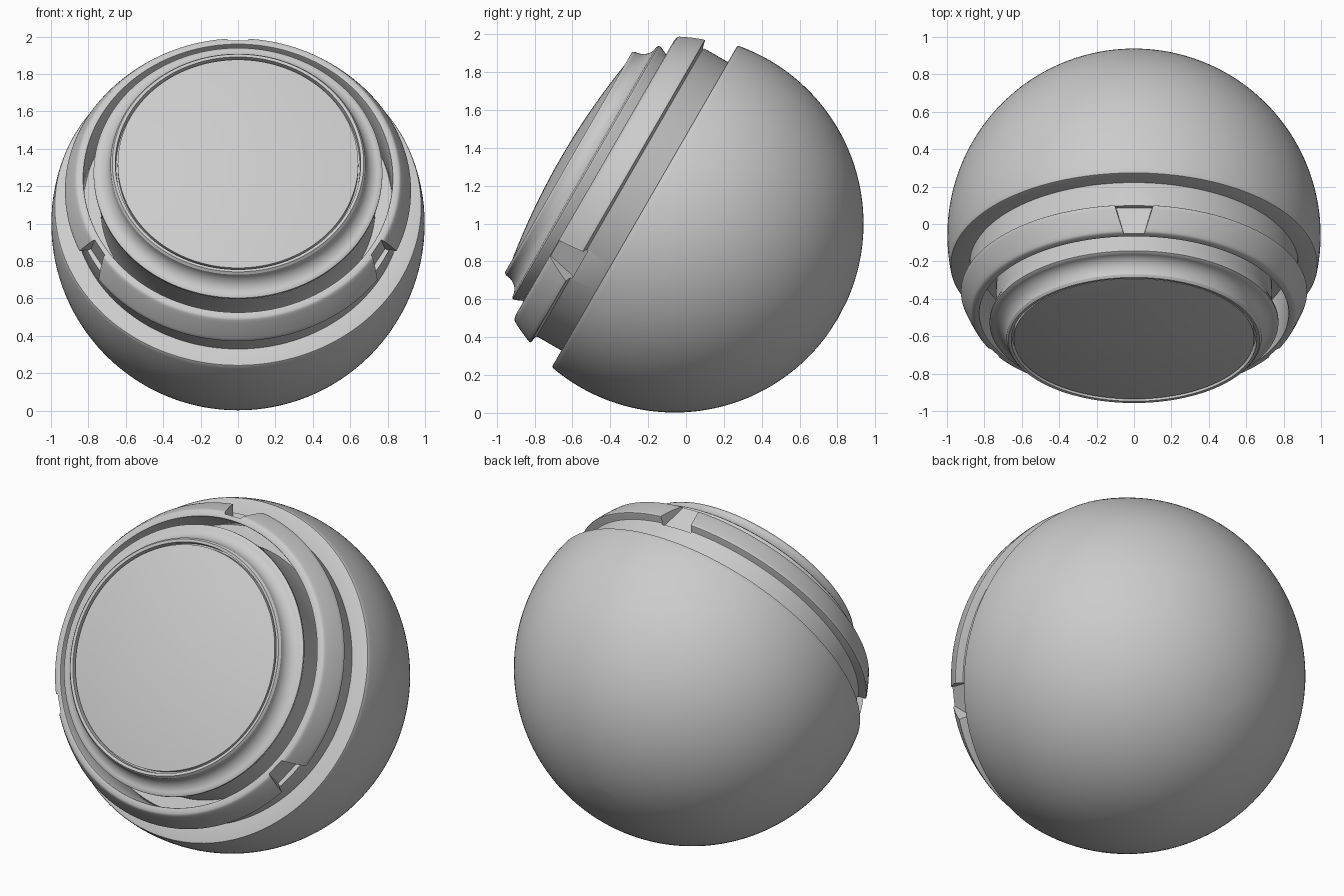
import bpy, math
from math import sin, cos, pi, radians

if "Cube" in bpy.data.objects:
    bpy.data.objects.remove(bpy.data.objects["Cube"])

CENTRE = (0, -0.06, 1.0)
TILT = radians(60)          # local z becomes the axis facing front and up
SEG = 144


def add_object(name, verts, faces):
    mesh = bpy.data.meshes.new(name)
    mesh.from_pydata(verts, [], faces)
    mesh.update()
    ob = bpy.data.objects.new(name, mesh)
    bpy.context.collection.objects.link(ob)
    ob.location = CENTRE
    ob.rotation_euler = (TILT, 0, 0)
    return ob


def apply_all(ob):
    bpy.context.view_layer.objects.active = ob
    for m in list(ob.modifiers):
        bpy.ops.object.modifier_apply(modifier=m.name)


def smooth(ob):
    bpy.ops.object.select_all(action='DESELECT')
    ob.select_set(True)
    bpy.context.view_layer.objects.active = ob
    bpy.ops.object.shade_smooth_by_angle(angle=radians(30))


def lathe(name, profile, closed=False, bevel=0):
    """Spin (radius, height) points round the tilted axis, outer side going up."""
    verts, rings, faces = [], [], []
    for r, t in profile:
        n = 1 if r < 1e-6 else SEG
        rings.append([len(verts) + (i % n) for i in range(SEG)])
        verts += [(r * sin(2 * pi * i / SEG), r * cos(2 * pi * i / SEG), t) for i in range(n)]
    pairs = list(zip(rings, rings[1:])) + ([(rings[-1], rings[0])] if closed else [])
    for a, b in pairs:
        for i in range(SEG):
            j = (i + 1) % SEG
            face = list(dict.fromkeys((a[i], b[i], b[j], a[j])))
            faces.append(face)
    ob = add_object(name, verts, faces)
    if bevel:
        m = ob.modifiers.new("bevel", 'BEVEL')
        m.width, m.segments, m.limit_method, m.angle_limit = bevel, 2, 'ANGLE', radians(40)
        apply_all(ob)
    return ob


def sphere_arc(t0, t1, n, radius=0.995):
    a0, a1 = math.asin(t0 / radius), math.asin(t1 / radius)
    angles = [a0 + (a1 - a0) * i / n for i in range(n + 1)]
    return [(radius * cos(a), radius * sin(a)) for a in angles]


# Main ball shell, cut flat at the front
ball = sphere_arc(-0.995, 0.183, 60, 0.998)
ball[0] = (0, -0.998)
smooth(lathe("ball_shell", ball + [(0.86, 0.183), (0.0, 0.183)], bevel=0.008))

# Outer ring on its neck
ring = lathe("outer_ring",
             [(0.88, 0.17), (0.88, 0.335)] + sphere_arc(0.345, 0.48, 6, 0.99)
             + [(0.826, 0.488), (0.826, 0.17)], closed=True, bevel=0.008)

# Three dovetail notches in the ring
for k in range(3):
    a = 2 * pi * k / 3
    plan = [(-0.095, 0.325), (0.095, 0.325), (0.05, 0.50), (-0.05, 0.50)]
    verts = []
    for y, grow in ((0.853, 0.0), (1.05, 0.04)):
        for x, t in plan:
            x += math.copysign(grow, x)
            verts.append((x * cos(a) + y * sin(a), y * cos(a) - x * sin(a), t))
    cutter = add_object("notch_cutter", verts,
                        [(0, 1, 2, 3), (7, 6, 5, 4), (0, 4, 5, 1), (1, 5, 6, 2), (2, 6, 7, 3), (3, 7, 4, 0)])
    cutter.hide_render = True
    m = ring.modifiers.new("notch", 'BOOLEAN')
    m.operation, m.solver, m.object = 'DIFFERENCE', 'EXACT', cutter
    apply_all(ring)
    bpy.data.objects.remove(cutter)
smooth(ring)

# Inner bezel with a concave cove and raised lip
cove = [(0.76 - 0.078 * sin(u), 0.635 - 0.085 * cos(u)) for u in [pi / 2 * i / 10 for i in range(11)]]
smooth(lathe("lens_bezel",
             [(0.0, 0.17), (0.735, 0.17), (0.74, 0.46), (0.772, 0.53), (0.772, 0.542)] + cove
             + [(0.672, 0.648), (0.656, 0.646), (0.652, 0.61), (0.0, 0.61)]))

# Slightly domed front lens
dome = [(0.643 * i / 16, 0.64 + 0.055 * (1 - (i / 16) ** 2)) for i in range(16, -1, -1)]
smooth(lathe("front_lens", [(0.0, 0.60), (0.643, 0.60)] + dome))
